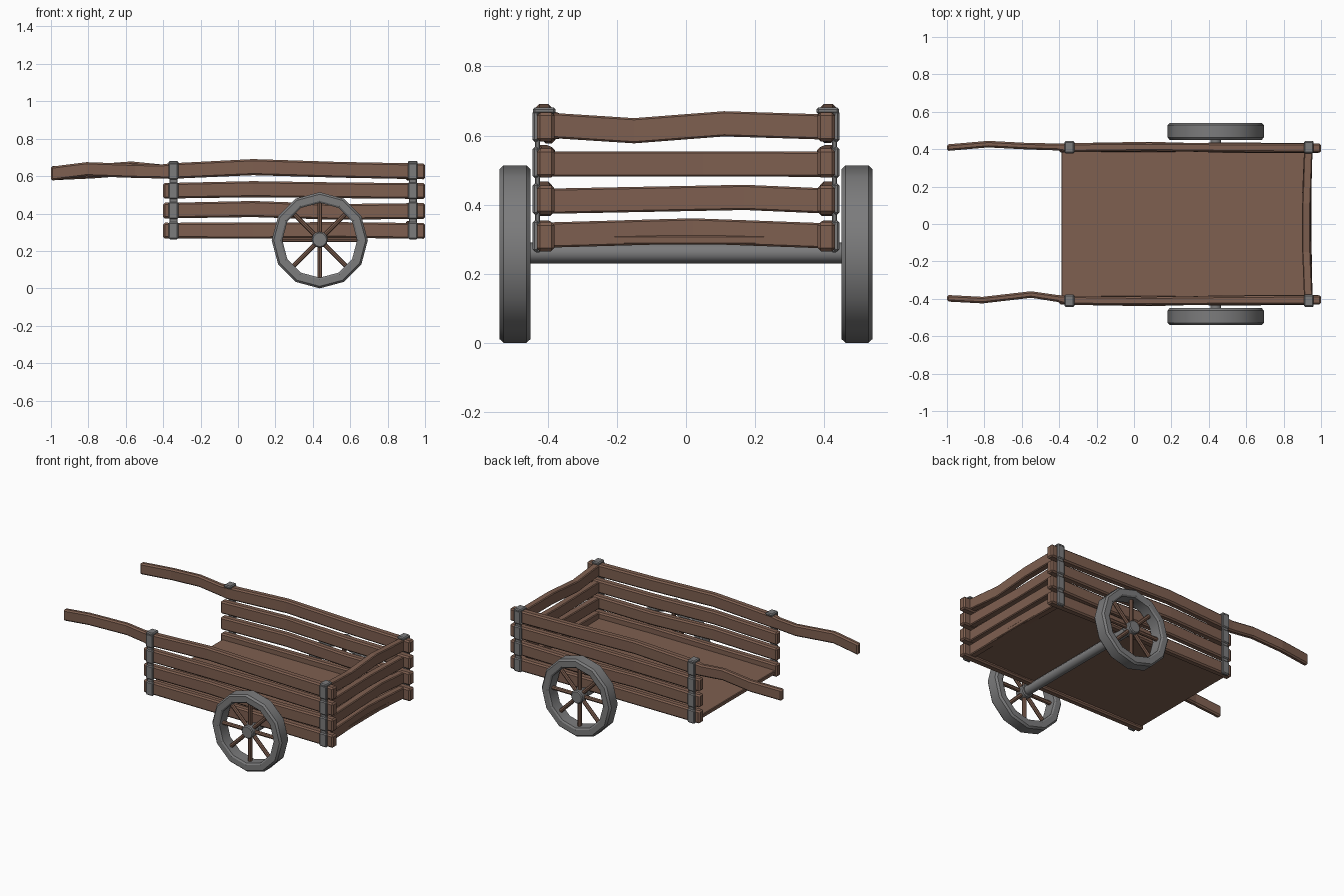
import bpy, bmesh, math
from mathutils import Vector

if "Cube" in bpy.data.objects:
    bpy.data.objects.remove(bpy.data.objects["Cube"])


def material(name, col):
    m = bpy.data.materials.new(name)
    m.diffuse_color = (*col, 1)
    m.use_nodes = True
    m.node_tree.nodes["Principled BSDF"].inputs["Base Color"].default_value = m.diffuse_color
    return m


WOOD = material("brown wood", (0.21, 0.115, 0.08))
IRON = material("grey iron", (0.2, 0.2, 0.203))


def finish(name, bm, mat, bevel=0.0, smooth=None):
    bmesh.ops.recalc_face_normals(bm, faces=bm.faces)
    me = bpy.data.meshes.new(name)
    bm.to_mesh(me)
    bm.free()
    me.materials.append(mat)
    ob = bpy.data.objects.new(name, me)
    bpy.context.collection.objects.link(ob)
    if bevel:
        b = ob.modifiers.new("bevel", 'BEVEL')
        b.width, b.segments, b.limit_method = bevel, 1, 'ANGLE'
        b.angle_limit = math.radians(50)
    if smooth:
        bpy.context.view_layer.objects.active = ob
        ob.select_set(True)
        bpy.ops.object.shade_smooth_by_angle(angle=math.radians(smooth))
        ob.select_set(False)
    return ob


def plank(name, sections, axis='X', bevel=0.009, mat=WOOD):
    """Warped board: sections are (along, sideways, z, thickness, height)."""
    bm = bmesh.new()
    rings = []
    for a, s, z, t, h in sections:
        ring = []
        for i, j in ((-1, -1), (1, -1), (1, 1), (-1, 1)):
            p = (a, s + i * t / 2, z + j * h / 2)
            ring.append(bm.verts.new(p if axis == 'X' else (p[1], p[0], p[2])))
        rings.append(ring)
    for r, q in zip(rings, rings[1:]):
        for k in range(4):
            bm.faces.new((r[k], r[(k + 1) % 4], q[(k + 1) % 4], q[k]))
    bm.faces.new(rings[0])
    bm.faces.new(rings[-1])
    return finish(name, bm, mat, bevel)


def box(name, lo, hi, mat, bevel):
    return plank(name, [(x, (lo[1] + hi[1]) / 2, (lo[2] + hi[2]) / 2,
                         hi[1] - lo[1], hi[2] - lo[2]) for x in (lo[0], hi[0])],
                 'X', bevel, mat)


def rod(name, p, q, r, n, mat, bevel=0.0, smooth=None):
    p, q = Vector(p), Vector(q)
    bm = bmesh.new()
    bmesh.ops.create_cone(bm, cap_ends=True, segments=n, radius1=r, radius2=r,
                          depth=(q - p).length)
    bm.transform((q - p).to_track_quat('Z', 'Y').to_matrix().to_4x4())
    bmesh.ops.translate(bm, vec=(p + q) / 2, verts=bm.verts)
    return finish(name, bm, mat, bevel, smooth)


ROWS = (0.309, 0.416, 0.522, 0.627)     # plank centre heights
AX, AZ = 0.437, 0.26                    # axle position

# slatted sides; the top plank runs on into the handle
HANDLES = {
    -1: [(-1, -0.397, 0.613, 0.035, 0.075), (-0.81, -0.407, 0.637, 0.035, 0.075),
         (-0.55, -0.377, 0.628, 0.035, 0.075), (-0.41, -0.398, 0.625, 0.037, 0.075)],
    1: [(-1, 0.408, 0.615, 0.035, 0.075), (-0.78, 0.427, 0.625, 0.035, 0.075),
        (-0.57, 0.416, 0.641, 0.035, 0.075), (-0.41, 0.412, 0.625, 0.037, 0.075)],
}
WARP = ((0, 0.005, -0.004), (0.008, -0.012, 0.0), (0.008, 0.004, 0.005), (0.021, 0.012, 0.0))
for s, side in ((-1, "front"), (1, "back")):
    for i, z in enumerate(ROWS):
        a, b, c = WARP[i]
        body = [(-0.36, s * 0.408, z, 0.048, 0.083),
                (0.08, s * (0.412 + c), z + a, 0.045, 0.086),
                (0.53, s * (0.408 - c), z + b * 0.6, 0.048, 0.084),
                (1.0, s * 0.406, z - 0.002, 0.05, 0.084)]
        start = HANDLES[s] if i == 3 else [(-0.4, s * 0.406, z, 0.048, 0.084)]
        plank(f"{side}_side_plank_{i + 1}", start + body)

    # iron straps: a backing strip, a clamp on each plank, a cap over the top
    for x, end in ((-0.345, "rear"), (0.935, "nose")):
        y = sorted((s * 0.422, s * 0.437))
        box(f"{side}_{end}_strap", (x - 0.021, y[0], 0.262), (x + 0.021, y[1], 0.675), IRON, 0.003)
        for i, z in enumerate(ROWS):
            y = sorted((s * 0.425, s * 0.444))
            box(f"{side}_{end}_clamp_{i + 1}", (x - 0.026, y[0], z - 0.045),
                (x + 0.026, y[1], z + 0.045), IRON, 0.006)
        y = sorted((s * 0.378, s * 0.443))
        box(f"{side}_{end}_cap", (x - 0.026, y[0], 0.662), (x + 0.026, y[1], 0.682), IRON, 0.006)

# end planks across the nose
CROSS = (((-0.4, 0.312), (0.02, 0.324), (0.4, 0.310)),
         ((-0.4, 0.410), (0.17, 0.421), (0.4, 0.411)),
         ((-0.4, 0.518), (0.05, 0.518), (0.4, 0.517)),
         ((-0.4, 0.630), (-0.15, 0.614), (0.11, 0.634), (0.4, 0.625)))
for i, pts in enumerate(CROSS):
    plank(f"nose_plank_{i + 1}",
          [(y, 0.932 - (0.01 if abs(y) < 0.3 else 0), z, 0.045, 0.073) for y, z in pts],
          'Y', 0.005)

# floor board
plank("floor", [(-0.388, 0, 0.297, 0.80, 0.026), (-0.1, 0, 0.3, 0.80, 0.026),
                (0.5, 0, 0.299, 0.80, 0.026), (0.95, 0, 0.298, 0.80, 0.026)], 'X', 0.004)

# axle
rod("axle", (AX, -0.47, AZ), (AX, 0.47, AZ), 0.03, 10, IRON, smooth=40)

# wheels: twelve-sided rim swept from a chamfered profile, hub and spokes
PROFILE = ((0.2, -0.038), (0.21, -0.045), (0.246, -0.045), (0.257, -0.033),
           (0.257, 0.033), (0.246, 0.045), (0.21, 0.045), (0.2, 0.038))
for s, side in ((-1, "front"), (1, "back")):
    yc = s * 0.495
    bm = bmesh.new()
    rings = []
    for k in range(12):
        t = math.pi / 2 + k * math.tau / 12
        rings.append([bm.verts.new((AX + r * math.cos(t), yc + d, 0.257 + r * math.sin(t)))
                      for r, d in PROFILE])
    for k in range(12):
        r, q = rings[k], rings[(k + 1) % 12]
        for j in range(8):
            n = (j + 1) % 8
            bm.faces.new((r[j], r[n], q[n], q[j]))
    finish(f"{side}_wheel_rim", bm, IRON, smooth=35)
    rod(f"{side}_wheel_hub", (AX, yc - 0.035, AZ), (AX, yc + 0.035, AZ), 0.043, 12, IRON, 0.006, 35)
    for k in range(8):
        t = k * math.tau / 8
        d = Vector((math.cos(t), 0, math.sin(t)))
        c = Vector((AX, yc, AZ))
        rod(f"{side}_wheel_spoke_{k + 1}", c + d * 0.03, c + d * 0.207, 0.013, 8, WOOD)
